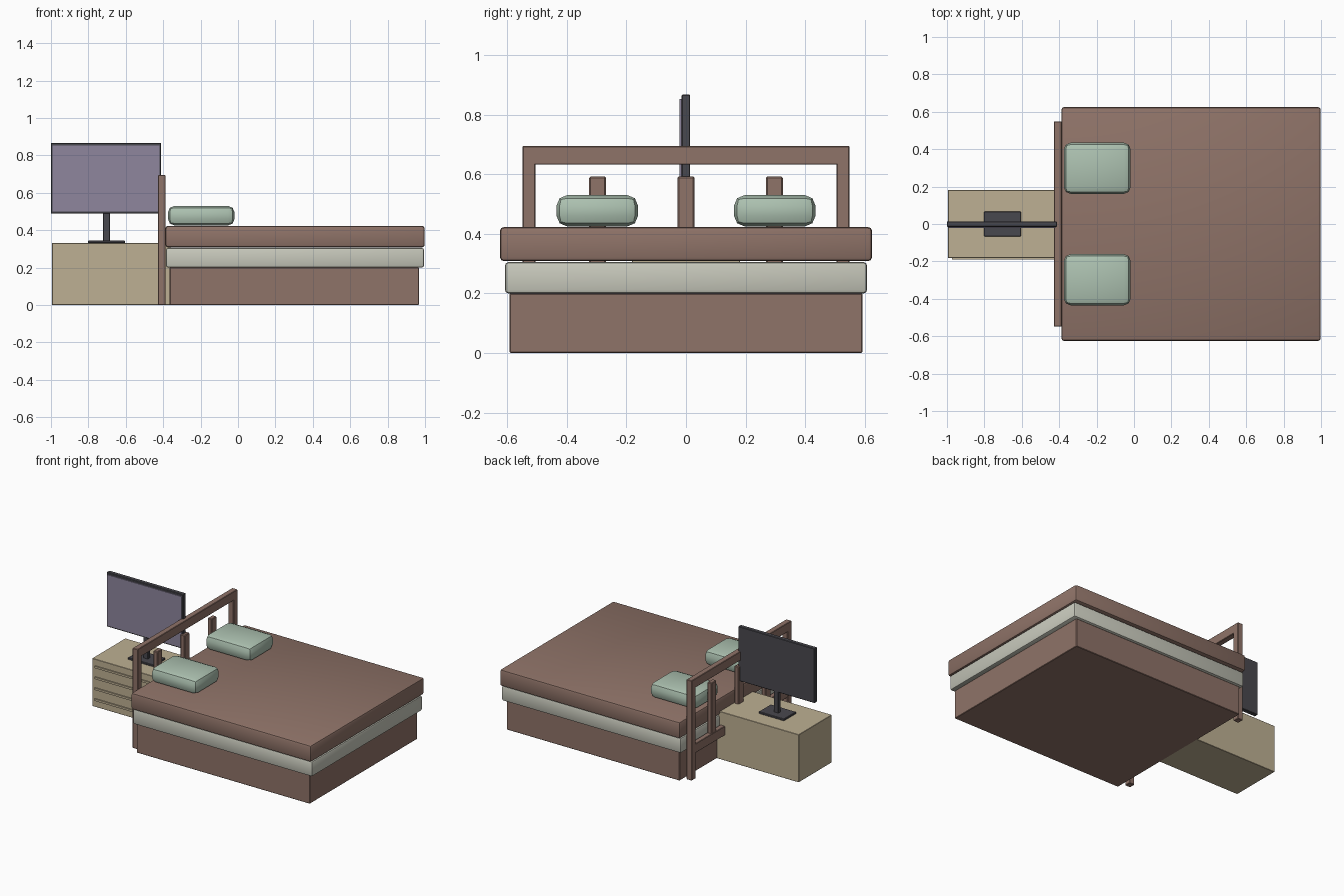
import bpy
import bmesh
from math import radians
from mathutils import Vector

cube = bpy.data.objects.get("Cube")
if cube:
    bpy.data.objects.remove(cube, do_unlink=True)


def material(name, srgb):
    """Flat material from 8-bit sRGB, stored as linear."""
    rgba = [(c / 255 / 12.92 if c < 11 else ((c / 255 + 0.055) / 1.055) ** 2.4) for c in srgb] + [1.0]
    mat = bpy.data.materials.new(name)
    mat.use_nodes = True
    mat.diffuse_color = rgba
    bsdf = mat.node_tree.nodes["Principled BSDF"]
    bsdf.inputs["Base Color"].default_value = rgba
    bsdf.inputs["Roughness"].default_value = 0.8
    return mat


brown = material("dusty brown", (143, 115, 104))
cream = material("pale cream", (200, 201, 188))
green = material("soft green", (173, 194, 177))
tan = material("light wood", (190, 176, 147))
dark = material("charcoal", (73, 72, 78))
violet = material("screen violet", (142, 134, 157))


def box(name, x, y, z, mat, bevel=0.0, segments=1):
    """Box from (min, max) ranges with optional rounded edges."""
    lo, hi = (Vector(v) for v in zip(x, y, z))
    bm = bmesh.new()
    bmesh.ops.create_cube(bm, size=1)
    for v in bm.verts:
        v.co = (lo + hi) / 2 + v.co * (hi - lo)
    if bevel:
        bmesh.ops.bevel(bm, geom=bm.edges[:], offset=bevel, segments=segments,
                        profile=0.5, affect='EDGES', clamp_overlap=True)
    mesh = bpy.data.meshes.new(name)
    bm.to_mesh(mesh)
    bm.free()
    mesh.materials.append(mat)
    obj = bpy.data.objects.new(name, mesh)
    bpy.context.collection.objects.link(obj)
    if segments > 1:
        bpy.ops.object.select_all(action='DESELECT')
        obj.select_set(True)
        bpy.context.view_layer.objects.active = obj
        bpy.ops.object.shade_smooth_by_angle(angle=radians(30))
    return obj


def span(centre, half):
    return (centre - half, centre + half)


# Bed: plinth, box spring and covered mattress
box("bed_base", (-0.365, 0.967), span(0, 0.592), (0, 0.2), brown, 0.003)
box("box_spring", (-0.385, 0.995), span(0, 0.608), (0.2, 0.305), cream, 0.012, 2)
box("mattress", (-0.388, 0.998), span(0, 0.625), (0.308, 0.423), brown, 0.014, 2)

# Headboard: two posts, two rails and three slats
board_x = (-0.428, -0.388)
for side, label in ((-1, "right"), (1, "left")):
    box(f"headboard_post_{label}", board_x, span(side * 0.527, 0.022), (0, 0.66), brown, 0.003)
    box(f"pillow_{label}", (-0.375, -0.018), span(side * 0.298, 0.137), (0.425, 0.53),
        green, 0.036, 2)
box("headboard_top_rail", board_x, span(0, 0.549), (0.632, 0.695), brown, 0.003)
box("headboard_lower_rail", (-0.426, -0.39), span(0, 0.52), (0.175, 0.24), brown, 0.003)
for i in (-1, 0, 1):
    box(f"headboard_slat_{i + 2}", (-0.424, -0.392), span(i * 0.297, 0.028),
        (0.2, 0.592), brown, 0.004)

# Chest of drawers with four slim pulls
box("chest", (-0.995, -0.36), span(0, 0.182), (0, 0.332), tan, 0.002)
for i in range(4):
    box(f"drawer_pull_{i + 1}", (-0.972, -0.362), (-0.19, -0.18),
        span(0.052 + i * 0.076, 0.007), tan)

# Television on its stand
box("stand_foot", span(-0.703, 0.098), span(0, 0.067), (0.33, 0.345), dark, 0.003)
box("stand_neck", span(-0.703, 0.018), span(0, 0.014), (0.34, 0.51), dark, 0.003)
box("television_case", (-1.0, -0.412), (-0.015, 0.014), (0.488, 0.867), dark, 0.003)
box("television_screen", (-0.992, -0.42), (-0.021, -0.014), (0.499, 0.853), violet)
